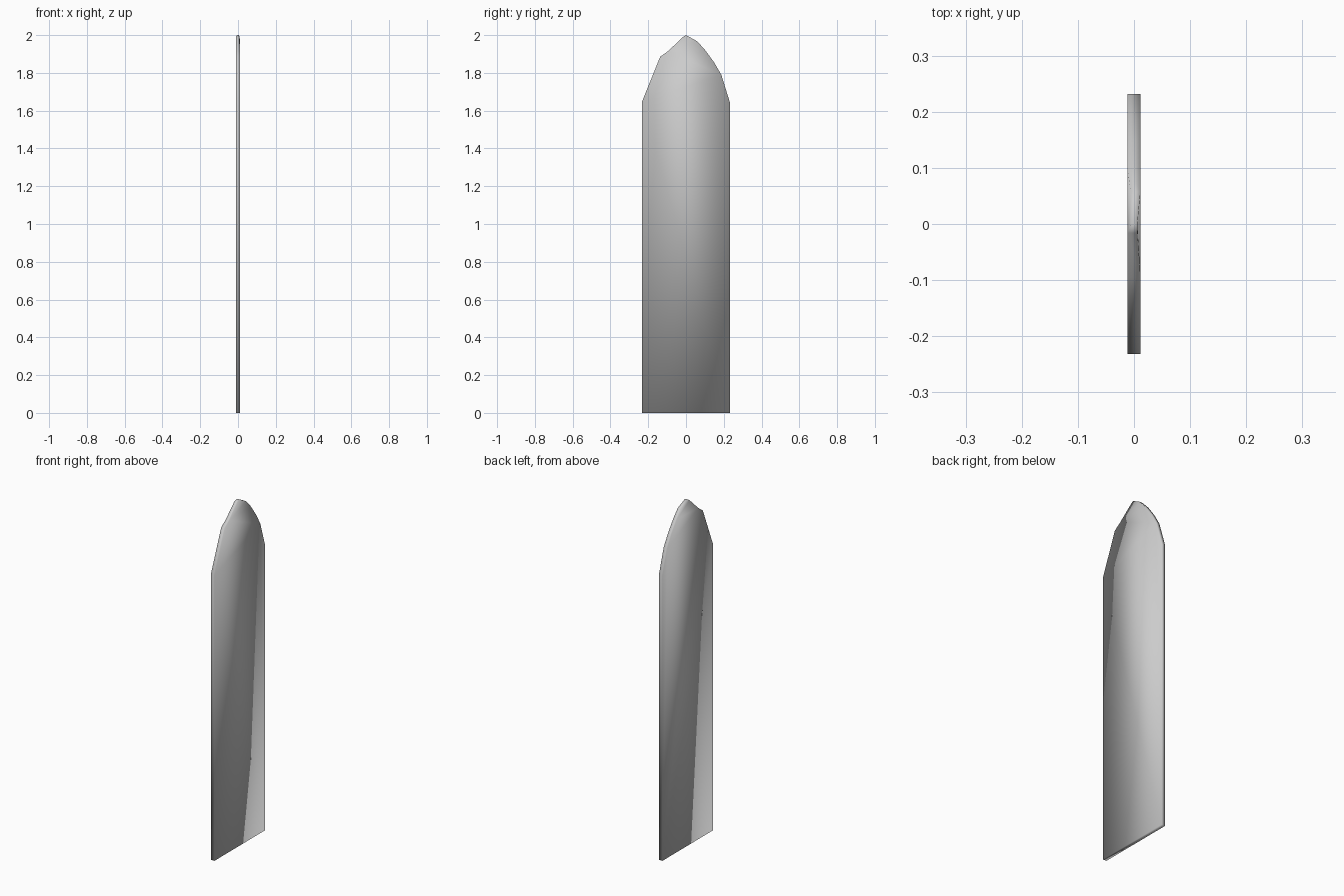
import bpy, bmesh

if "Cube" in bpy.data.objects:
    bpy.data.objects.remove(bpy.data.objects["Cube"])

# Outline of the plank (y, z), running from bottom left over the tip to bottom right
OUTLINE = [(-0.232, 0), (-0.232, 1.65), (-0.137, 1.885), (-0.095, 1.915),
           (-0.016, 1.99), (0, 2.0), (0.058, 1.968), (0.098, 1.925),
           (0.148, 1.857), (0.187, 1.79), (0.232, 1.645), (0.232, 0)]
HALF = 0.0115   # half thickness
THIN = 0.006    # half thickness at the chipped tip

bm = bmesh.new()


def side(sign, chip):
    """One broad face, with the tip vertices between the chip ends set back."""
    first, last = chip
    vs = [bm.verts.new((sign * (THIN if first < i < last else HALF), y, z))
          for i, (y, z) in enumerate(OUTLINE)]
    bm.faces.new(vs[:first + 1] + vs[last:])
    bm.faces.new(vs[first:last + 1])
    return vs


right = side(1, (3, 6))
left = side(-1, (4, 7))

# Narrow rim joining both broad faces
n = len(OUTLINE)
for i in range(n):
    j = (i + 1) % n
    bm.faces.new((right[i], right[j], left[j], left[i]))

bmesh.ops.recalc_face_normals(bm, faces=bm.faces)
mesh = bpy.data.meshes.new("plank")
bm.to_mesh(mesh)
bm.free()

# Fully smooth shading over the whole slab
for p in mesh.polygons:
    p.use_smooth = True
plank = bpy.data.objects.new("plank", mesh)
bpy.context.collection.objects.link(plank)
